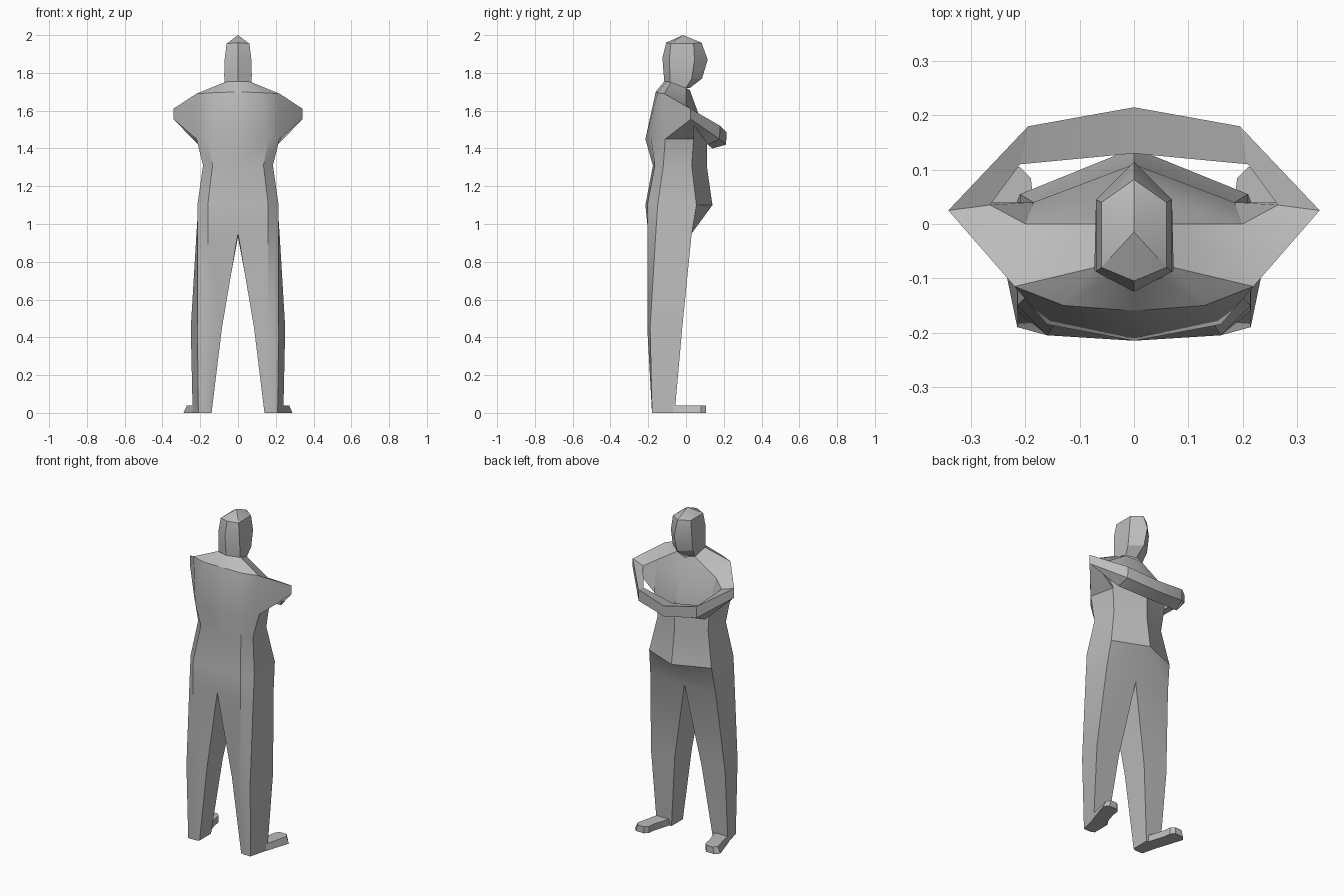
import bpy
import bmesh
from math import radians

cube = bpy.data.objects.get("Cube")
if cube:
    bpy.data.objects.remove(cube, do_unlink=True)

grey = bpy.data.materials.new("plain_grey")
grey.use_nodes = True
colour = (0.5, 0.5, 0.5, 1)
grey.diffuse_color = colour
grey.node_tree.nodes["Principled BSDF"].inputs["Base Color"].default_value = colour


def loft(bm, rings, closed=True, skip=(), cap_start=False, cap_end=False):
    """Bridge consecutive rings of points; skip holds (ring, side) pairs left open."""
    rows = [[bm.verts.new(point) for point in ring] for ring in rings]
    count = len(rows[0])
    for r, (lower, upper) in enumerate(zip(rows, rows[1:])):
        for s in range(count if closed else count - 1):
            if (r, s) not in skip:
                t = (s + 1) % count
                bm.faces.new((lower[s], lower[t], upper[t], upper[s]))
    if cap_start:
        bm.faces.new(rows[0])
    if cap_end:
        bm.faces.new(rows[-1])


def level(z, *points):
    """Horizontal ring at height z."""
    return [(x, y, z) for x, y in points]


def finish(name, bm):
    """Mirror the left half, weld it, and shade it with sharp creases."""
    bmesh.ops.remove_doubles(bm, verts=bm.verts[:], dist=0.001)
    bmesh.ops.mirror(bm, geom=bm.verts[:] + bm.edges[:] + bm.faces[:],
                     axis='X', merge_dist=0.001)
    bmesh.ops.remove_doubles(bm, verts=bm.verts[:], dist=0.001)
    bmesh.ops.dissolve_degenerate(bm, edges=bm.edges[:], dist=0.0005)
    bmesh.ops.recalc_face_normals(bm, faces=bm.faces[:])
    mesh = bpy.data.meshes.new(name)
    bm.to_mesh(mesh)
    bm.free()
    mesh.materials.append(grey)
    obj = bpy.data.objects.new(name, mesh)
    bpy.context.collection.objects.link(obj)
    bpy.ops.object.select_all(action='DESELECT')
    obj.select_set(True)
    bpy.context.view_layer.objects.active = obj
    bpy.ops.object.shade_smooth_by_angle(angle=radians(30))
    return obj


# Shared rings run from the spine, round the side, to the belly
crotch = [(0, -.2, .95), (.16, -.205, .95), (.215, -.16, .95),
          (.22, .03, .95), (0, .015, .93)]
ribs = level(1.45, (0, -.215), (.16, -.185), (.22, -.11), (.185, .04), (0, .11))
shoulder = [(0, -.16, 1.7), (.13, -.15, 1.695), (.22, -.115, 1.69),
            (.2, 0, 1.63), (0, .06, 1.6)]
neck = [(0, -.115, 1.755), (.05, -.1, 1.755), (.072, -.08, 1.75),
        (.06, .0, 1.72), (0, .02, 1.71)]

# Body: leg, torso and folded arm in one welded skin
body = bmesh.new()
loft(body, [
    level(0, (.14, -.17), (.16, -.18), (.21, -.18), (.24, -.06), (.14, -.06)),
    level(.45, (.085, -.18), (.16, -.205), (.215, -.19), (.25, -.02), (.09, -.02)),
    crotch,
], cap_start=True)
loft(body, [
    crotch,
    level(1.1, (0, -.215), (.16, -.205), (.215, -.15), (.21, .055), (0, .14)),
    level(1.31, (0, -.175), (.135, -.165), (.185, -.12), (.17, .03), (0, .11)),
    ribs, shoulder, neck,
], closed=False, skip={(3, 2)})
loft(body, [
    [shoulder[2], ribs[2], ribs[3], shoulder[3]],
    [(.342, .025, 1.61), (.342, .025, 1.555), (.265, .04, 1.52), (.265, .035, 1.59)],
    [(.195, .18, 1.52), (.195, .178, 1.45), (.21, .115, 1.42), (.21, .11, 1.5)],
    [(0, .215, 1.485), (0, .212, 1.42), (0, .14, 1.4), (0, .13, 1.47)],
])
finish("body", body)

# Head: half rings from nape, over the cheek, to the face
head = bmesh.new()
loft(head, [
    [(0, -.115, 1.755), (.072, -.085, 1.75), (.06, 0, 1.72), (0, .02, 1.72)],
    [(0, -.118, 1.79), (.073, -.085, 1.79), (.068, .03, 1.77), (0, .085, 1.77)],
    [(0, -.125, 1.88), (.07, -.088, 1.88), (.07, .045, 1.87), (0, .115, 1.87)],
    [(0, -.105, 1.96), (.06, -.08, 1.955), (.06, .04, 1.955), (0, .082, 1.96)],
    [(0, -.015, 2)] * 4,
], closed=False)
finish("head", head)

# Feet: flat soles turned slightly outward
sole = [(.15, -.07), (.185, .04), (.19, .085), (.21, .105),
        (.265, .105), (.288, .08), (.24, -.07)]
foot = bmesh.new()
loft(foot, [
    level(0, *sole),
    level(.04, *[(x - max(0, x - .23) * .3, y) for x, y in sole]),
], cap_start=True, cap_end=True)
finish("feet", foot)
